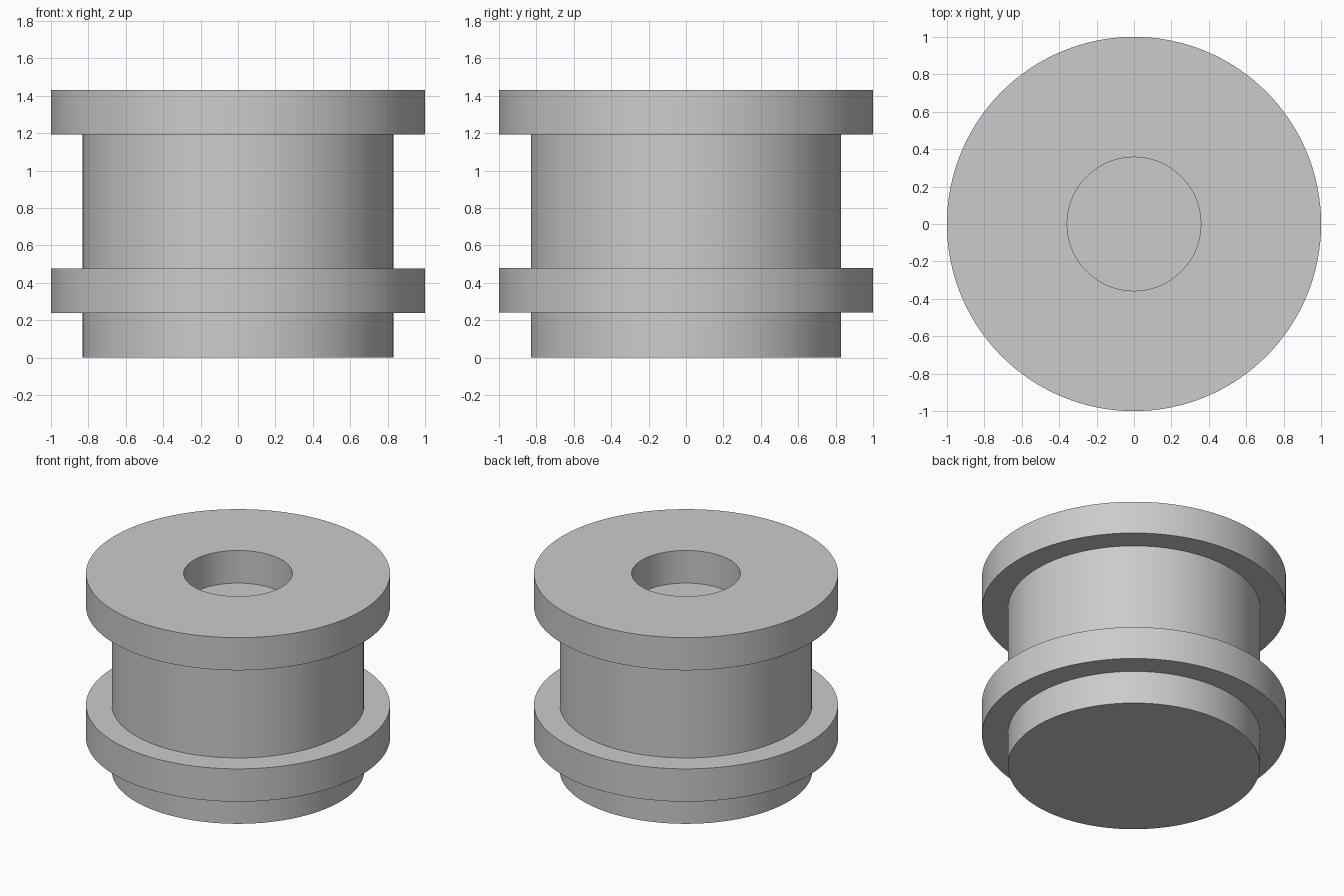
import bpy
import bmesh
import math

if "Cube" in bpy.data.objects:
    bpy.data.objects.remove(bpy.data.objects["Cube"], do_unlink=True)

SEGMENTS = 128
BARREL, FLANGE, BORE = 0.83, 1.0, 0.357

# Plain grey material
grey = bpy.data.materials.new("plain grey")
grey.use_nodes = True
colour = (0.6, 0.6, 0.6, 1)
grey.diffuse_color = colour
grey.node_tree.nodes["Principled BSDF"].inputs["Base Color"].default_value = colour


def lathe(name, profile):
    """Turn a (radius, height) profile around the z axis."""
    bm = bmesh.new()
    verts = [bm.verts.new((r, 0, z)) for r, z in profile]
    edges = [bm.edges.new(pair) for pair in zip(verts, verts[1:])]
    bmesh.ops.spin(bm, geom=verts + edges, cent=(0, 0, 0), axis=(0, 0, 1),
                   angle=math.tau, steps=SEGMENTS, use_merge=False)
    bmesh.ops.remove_doubles(bm, verts=bm.verts, dist=1e-4)
    bmesh.ops.recalc_face_normals(bm, faces=bm.faces)
    mesh = bpy.data.meshes.new(name)
    bm.to_mesh(mesh)
    bm.free()
    mesh.materials.append(grey)
    obj = bpy.data.objects.new(name, mesh)
    bpy.context.collection.objects.link(obj)
    bpy.ops.object.select_all(action="DESELECT")
    obj.select_set(True)
    bpy.context.view_layer.objects.active = obj
    bpy.ops.object.shade_smooth_by_angle(angle=math.radians(30))
    return obj


# Spool: foot, lower flange, barrel, upper flange and shallow blind bore
lathe("flanged_spool", [
    (0, 0), (BARREL, 0), (BARREL, 0.24),
    (FLANGE, 0.24), (FLANGE, 0.478), (BARREL, 0.478),
    (BARREL, 1.193), (FLANGE, 1.193), (FLANGE, 1.43),
    (BORE, 1.43), (BORE, 1.193), (0, 1.193),
])
